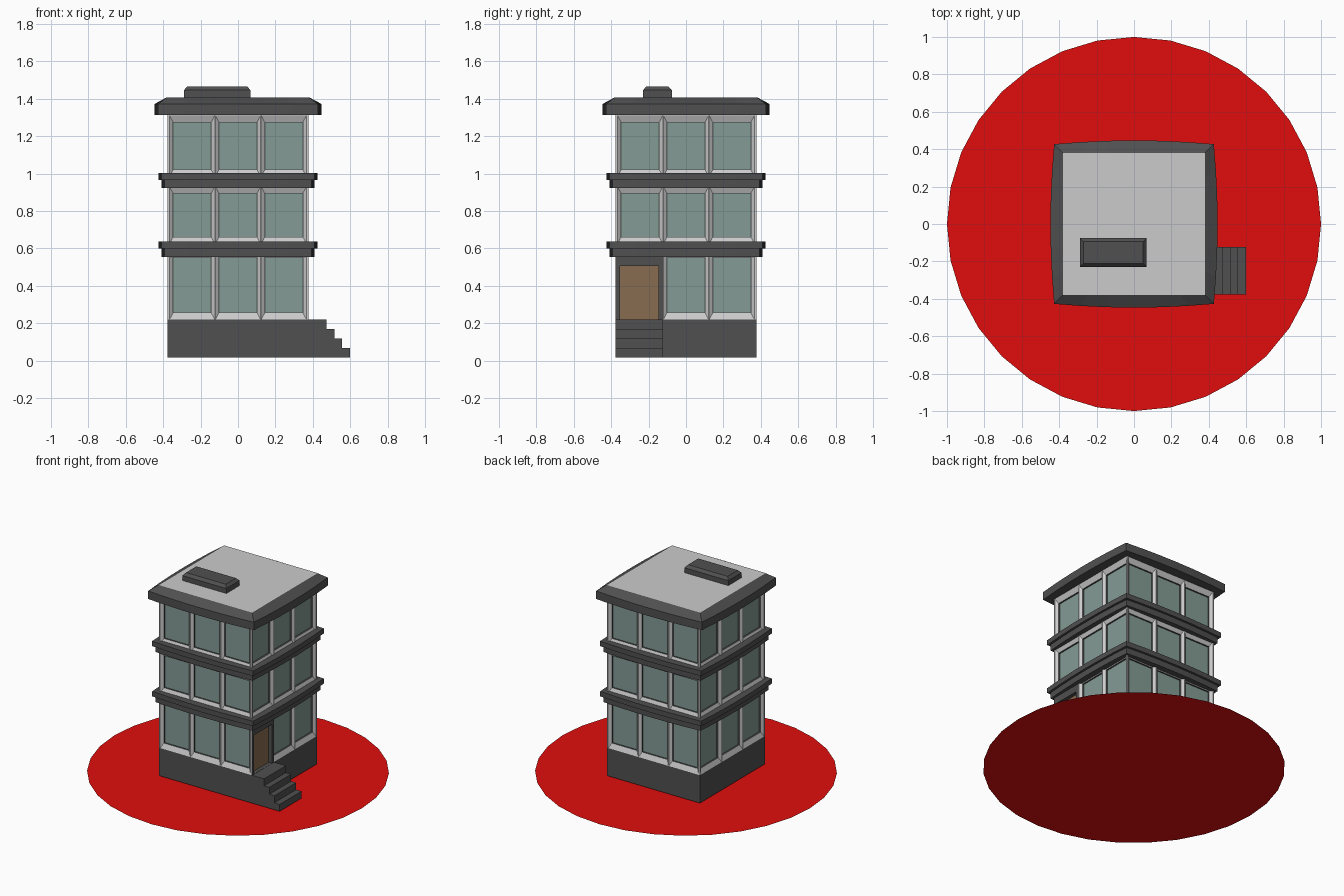
import bpy, bmesh, math
from mathutils import Matrix, Vector

if "Cube" in bpy.data.objects:
    bpy.data.objects.remove(bpy.data.objects["Cube"])

W = 0.376          # half width of the tower
BASE_Z, SILL_Z, EAVE_Z = 0.016, 0.22, 1.315


def material(name, rgb):
    m = bpy.data.materials.new(name)
    m.diffuse_color = (*rgb, 1)
    m.use_nodes = True
    m.node_tree.nodes["Principled BSDF"].inputs["Base Color"].default_value = m.diffuse_color
    return m


DARK = material("dark_stone", (0.08, 0.08, 0.08))
LIGHT = material("light_plaster", (0.56, 0.56, 0.56))
GLASS = material("glass", (0.23, 0.33, 0.3))
WOOD = material("wood", (0.25, 0.15, 0.08))
RED = material("red", (0.75, 0.004, 0.004))


def make(name, verts, faces, mat, solid=True):
    me = bpy.data.meshes.new(name)
    me.from_pydata([tuple(v) for v in verts], [], faces)
    bm = bmesh.new()
    bm.from_mesh(me)
    if solid:
        bmesh.ops.recalc_face_normals(bm, faces=bm.faces)
    else:
        bmesh.ops.remove_doubles(bm, verts=bm.verts, dist=1e-5)
    bm.to_mesh(me)
    bm.free()
    me.materials.append(mat)
    ob = bpy.data.objects.new(name, me)
    bpy.context.collection.objects.link(ob)
    return ob


def loft(name, rings, mat):
    """Closed solid from equal-length rings stacked bottom to top."""
    n = len(rings[0])
    verts = [v for r in rings for v in r]
    faces = [tuple(range(n)), tuple(range(len(verts) - n, len(verts)))]
    for k in range(len(rings) - 1):
        for i in range(n):
            j = (i + 1) % n
            faces.append((k * n + i, k * n + j, (k + 1) * n + j, (k + 1) * n + i))
    return make(name, verts, faces, mat)


def rect(x0, x1, y0, y1, z):
    return [(x0, y0, z), (x1, y0, z), (x1, y1, z), (x0, y1, z)]


def bowed(corner, mid, z, segs=6):
    """Square outline whose sides bulge gently from corner to mid."""
    pts = []
    for k in range(4):
        rot = Matrix.Rotation(k * math.pi / 2, 3, 'Z')
        for i in range(segs):
            t = -1 + 2 * i / segs
            pts.append(rot @ Vector((t * corner, -corner - (mid - corner) * (1 - t * t), z)))
    return pts


# Round ground plate
disc = [(math.sin(i * math.pi / 16), math.cos(i * math.pi / 16), 0) for i in range(32)]
make("ground_plate", disc, [tuple(reversed(range(32)))], RED, solid=False)

# Plinth
loft("plinth", [rect(-W, W, -W, W, BASE_Z), rect(-W, W, -W, W, SILL_Z)], DARK)

# Entrance stairs: side profile extruded along y
prof = [(W, BASE_Z), (0.6, BASE_Z)]
for x, x_in, z in [(0.6, 0.557, 0.067), (0.557, 0.516, 0.118),
                   (0.516, 0.474, 0.169), (0.474, W, SILL_Z)]:
    prof += [(x, z), (x_in, z)]
loft("entrance_stairs", [[(x, y, z) for x, z in prof] for y in (-W, -0.124)], DARK)

# Stepped bands between floors
for name, z in (("lower_band", 0.555), ("upper_band", 0.922)):
    loft(name, [bowed(0.392, 0.408, z), bowed(0.392, 0.408, z + 0.044),
                bowed(0.408, 0.424, z + 0.044), bowed(0.408, 0.424, z + 0.081)], DARK)

# Cornice with sloped top, and the flat roof panel lying on it
loft("cornice", [bowed(0.427, 0.447, 1.313), bowed(0.427, 0.447, 1.372),
                 bowed(0.38, 0.38, 1.408)], DARK)
make("roof_panel", rect(-0.379, 0.379, -0.379, 0.379, 1.41), [(0, 1, 2, 3)], LIGHT, solid=False)

# Roof box with chamfered top
loft("roof_box", [rect(-0.289, 0.067, -0.23, -0.076, 1.405),
                  rect(-0.289, 0.067, -0.23, -0.076, 1.446),
                  rect(-0.271, 0.049, -0.212, -0.094, 1.466)], DARK)


class Panel:
    """Collects quads on one facade (u along wall, d inward depth)."""

    def __init__(self, turn):
        self.rot = Matrix.Rotation(turn, 3, 'Z')
        self.v, self.f = [], []

    def quad(self, pts):
        n = len(self.v)
        self.v += [self.rot @ Vector((u, d - W, z)) for u, d, z in pts]
        self.f.append((n, n + 1, n + 2, n + 3))

    def flat(self, u0, u1, z0, z1, d=0.0):
        self.quad(corners(u0, u1, z0, z1, d))

    def ring(self, a, b):
        for i in range(4):
            j = (i + 1) % 4
            self.quad([a[i], a[j], b[j], b[i]])


def corners(u0, u1, z0, z1, d):
    return [(u0, d, z0), (u1, d, z0), (u1, d, z1), (u0, d, z1)]


FLOORS = [(SILL_Z, 0.585), (0.625, 0.93), (0.985, 1.31)]
BAYS = (-0.245, 0.0, 0.245)
HALF, INSET_U, INSET_Z = 0.121, 0.0195, 0.036
BEVEL, DEEP = 0.015, 0.027

# Four facades: three bays on three floors, door in one bay on the right side
for k, side in enumerate(("front", "right", "back", "left")):
    turn = k * math.pi / 2
    wall, trim, glass = Panel(turn), Panel(turn), Panel(turn)
    edges = [-W, -0.245 - HALF, -0.245 + HALF, -HALF, HALF, 0.245 - HALF, 0.245 + HALF, W]
    for i in range(0, 8, 2):                                   # upright strips
        wall.flat(edges[i], edges[i + 1], SILL_Z, EAVE_Z)
    for z0, z1 in ((0.585, 0.625), (0.93, 0.985), (1.31, EAVE_Z)):
        for u in BAYS:                                         # strips behind the bands
            wall.flat(u - HALF, u + HALF, z0, z1)
    for fl, (z0, z1) in enumerate(FLOORS):
        for u in BAYS:
            if side == "right" and fl == 0 and u < 0:
                continue
            outer = corners(u - HALF, u + HALF, z0, z1, 0)
            box = (u - HALF + INSET_U, u + HALF - INSET_U, z0 + INSET_Z, z1 - INSET_Z)
            wall.ring(outer, corners(*box, BEVEL))             # splayed surround
            trim.ring(corners(*box, BEVEL), corners(*box, DEEP))
            glass.flat(*box, DEEP)
    make(side + "_wall", wall.v, wall.f, LIGHT, solid=False)
    make(side + "_window_reveals", trim.v, trim.f, DARK, solid=False)
    make(side + "_window_glass", glass.v, glass.f, GLASS, solid=False)

# Door surround and door leaf
frame, door = Panel(math.pi / 2), Panel(math.pi / 2)
outer = corners(-W, -0.124, SILL_Z, 0.586, -0.002)
hole = (-0.354, -0.147, SILL_Z + 0.001, 0.505)
frame.ring(outer, corners(*hole, -0.002))
frame.ring(corners(*hole, -0.002), corners(*hole, 0.025))
door.flat(*hole, 0.025)
make("door_surround", frame.v, frame.f, DARK, solid=False)
make("door_leaf", door.v, door.f, WOOD, solid=False)
